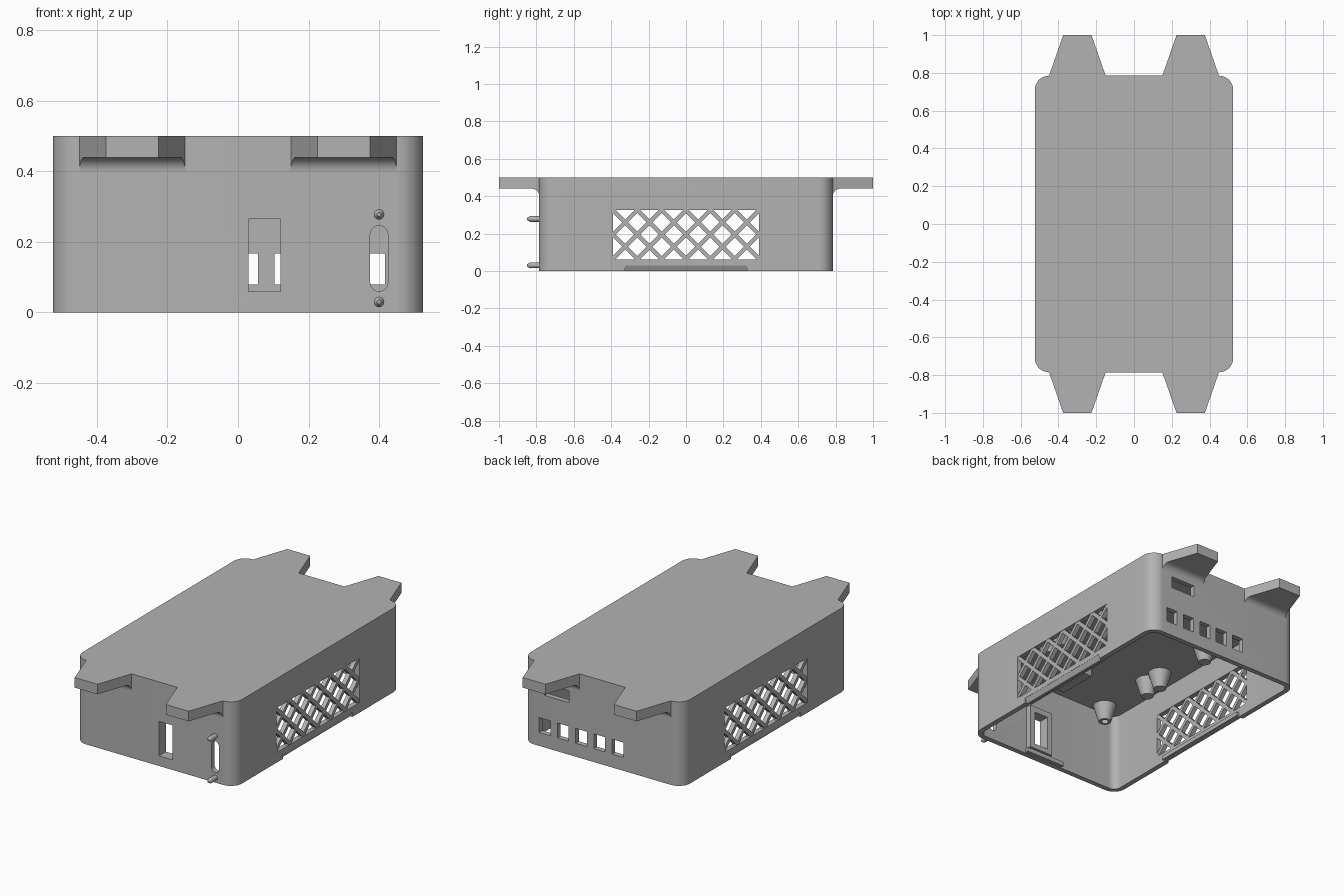
import bpy, bmesh, math
from mathutils import Vector, Matrix

cube = bpy.data.objects.get("Cube")
if cube:
    bpy.data.objects.remove(cube, do_unlink=True)

grey = bpy.data.materials.new("grey plastic")
grey.use_nodes = True
grey.diffuse_color = (0.45, 0.45, 0.45, 1)
grey.node_tree.nodes["Principled BSDF"].inputs["Base Color"].default_value = (0.45, 0.45, 0.45, 1)

W, D, H, T = 0.525, 0.785, 0.5, 0.03   # half width, half depth, height, wall


def make(name, bm):
    bmesh.ops.recalc_face_normals(bm, faces=bm.faces)
    me = bpy.data.meshes.new(name)
    bm.to_mesh(me)
    bm.free()
    ob = bpy.data.objects.new(name, me)
    bpy.context.collection.objects.link(ob)
    me.materials.append(grey)
    return ob


def loft(name, a, b):
    """Solid between two matching rings of points."""
    bm = bmesh.new()
    ra, rb = [[bm.verts.new(p) for p in ring] for ring in (a, b)]
    bm.faces.new(ra)
    bm.faces.new(rb)
    n = len(ra)
    for i in range(n):
        j = (i + 1) % n
        bm.faces.new((ra[i], ra[j], rb[j], rb[i]))
    return make(name, bm)


def box(name, x0, x1, y0, y1, z0, z1):
    ring = [(x0, y0), (x1, y0), (x1, y1), (x0, y1)]
    return loft(name, [(x, y, z0) for x, y in ring], [(x, y, z1) for x, y in ring])


def rounded(hx, hy, r, steps=10):
    """Rounded rectangle outline."""
    pts = []
    for k, (sx, sy) in enumerate([(1, 1), (-1, 1), (-1, -1), (1, -1)]):
        for i in range(steps + 1):
            a = math.pi / 2 * (k + i / steps)
            pts.append((sx * (hx - r) + r * math.cos(a), sy * (hy - r) + r * math.sin(a)))
    return pts


def cone(name, r0, r1, p0, p1, n=32):
    """Round solid from point p0 to point p1."""
    p0, p1 = Vector(p0), Vector(p1)
    d = p1 - p0
    bm = bmesh.new()
    bmesh.ops.create_cone(bm, cap_ends=True, segments=n, radius1=r0, radius2=r1, depth=d.length)
    turn = d.to_track_quat('Z', 'Y').to_matrix().to_4x4()
    bm.transform(Matrix.Translation((p0 + p1) / 2) @ turn)
    return make(name, bm)


def cut(target, *cutters):
    for c in cutters:
        m = target.modifiers.new("cut", 'BOOLEAN')
        m.operation, m.solver, m.object = 'DIFFERENCE', 'EXACT', c
        bpy.context.view_layer.objects.active = target
        with bpy.context.temp_override(object=target, active_object=target):
            bpy.ops.object.modifier_apply(modifier=m.name)
        bpy.data.objects.remove(c, do_unlink=True)


# Open-bottomed case
outer, inner = rounded(W, D, 0.075), rounded(W - T, D - T, 0.045)
case = loft("case", [(x, y, 0) for x, y in outer], [(x, y, H) for x, y in outer])
cut(case, loft("cavity", [(x, y, -0.1) for x, y in inner], [(x, y, H - T) for x, y in inner]))

# Lattice windows in the long sides, with lid notches beneath
Y, Z0, Z1 = 0.39, 0.06, 0.325
ZC, PITCH, BAR = 0.195, 0.13, 0.011
for s, side in ((1, "left"), (-1, "right")):
    xs = sorted((s * (W - 0.1), s * (W + 0.1)))
    cut(case, box("window", *xs, -Y, Y, Z0, Z1))
    wedge = [(W + 0.01, -0.01), (W + 0.01, 0.03), (W - 0.001, 0.03), (W - 0.02, -0.01)]
    cut(case, loft("notch", [(s * x, -0.325, z) for x, z in wedge],
                   [(s * x, 0.325, z) for x, z in wedge]))
    xs = sorted((s * (W - T), s * (W - T - 0.015)))
    box(side + "_lid_ledge", *xs, -0.325, 0.325, 0.005, 0.03)
    for slope in (1, -1):
        for k in range(-5, 6):
            # Clip each diagonal to the window
            lo, hi = Z0 - ZC, Z1 - ZC
            a, b = sorted(((-Y - k * PITCH) * slope, (Y - k * PITCH) * slope))
            lo, hi = max(lo, a) - 0.008, min(hi, b) + 0.008
            if hi - lo < 0.04:
                continue
            off = BAR * math.sqrt(0.5)
            ring = [(k * PITCH + slope * (t + e), ZC + t - e) for t, e in
                    ((lo, -off), (lo, off), (hi, off), (hi, -off))]
            loft(side + "_lattice_bar", [(s * (W - 0.002), y, z) for y, z in ring],
                 [(s * (W - T + 0.002), y, z) for y, z in ring])

# Back openings
for i in range(5):
    x = 0.38 - 0.12 * i
    cut(case, box("port", x - 0.037, x + 0.037, D - 0.1, D + 0.1, 0.08, 0.168))
cut(case, box("back_slot", 0.22, 0.38, D - 0.1, D + 0.1, 0.31, 0.38))

# Front switch opening with a raised frame behind it
frame = box("switch_frame", -0.005, 0.155, -D + T, -D + T + 0.035, 0.03, 0.3)
for part in (case, frame):
    cut(part, box("switch_hole", 0.03, 0.12, -D - 0.1, -D + 0.1, 0.06, 0.265))
box("front_lid_ledge", -0.1, 0.16, -D + T, -D + T + 0.02, 0.005, 0.03)

# Front oval slot and its two pins
oval = [(0.4 + x, 0.153 + z) for x, z in rounded(0.025, 0.093, 0.0249)]
cut(case, loft("oval", [(x, -D - 0.1, z) for x, z in oval], [(x, -D + 0.1, z) for x, z in oval]))
for z in (0.03, 0.278):
    cone("pin", 0.015, 0.015, (0.4, -D, z), (0.4, -0.835, z), 16)
    cone("pin_tip", 0.015, 0.006, (0.4, -0.835, z), (0.4, -0.85, z), 16)

# Four mounting tabs with countersunk holes and fillets underneath
F, TZ = 0.04, 0.44
arc = [(D, TZ)] + [(D + F - F * math.sin(a), TZ - F + F * math.cos(a))
                   for a in [math.pi / 2 * i / 8 for i in range(9)]]
for sx in (1, -1):
    for sy in (1, -1):
        cx = 0.3 * sx
        plan = [(cx - 0.15, D), (cx + 0.15, D), (cx + 0.075, 1), (cx - 0.075, 1)]
        tab = loft("mounting_tab", [(x, sy * y, TZ) for x, y in plan],
                   [(x, sy * y, H) for x, y in plan])
        cut(tab, cone("hole", 0.031, 0.031, (cx, sy * 0.91, 0.3), (cx, sy * 0.91, 0.6)),
            cone("sink", 0.072, 0.025, (cx, sy * 0.91, TZ - 0.005), (cx, sy * 0.91, 0.482)))
        ends = [[(cx + e * (0.15 - 0.35 * (y - D)), sy * y, z) for y, z in arc] for e in (-1, 1)]
        loft("tab_fillet", *ends)

# Board standoffs and a rib hanging from the roof
for sx in (1, -1):
    for y in (-0.69, -0.32, -0.21, 0.18):
        x = 0.365 * sx
        post = cone("standoff", 0.065, 0.035, (x, y, H - T), (x, y, 0.37))
        cut(post, cone("screw_hole", 0.02, 0.02, (x, y, 0.44), (x, y, 0.3)))
box("roof_rib", -0.025, 0.025, -0.64, -0.4, 0.41, H - T)

# Smooth curves, sharp edges
for ob in bpy.context.scene.objects:
    ob.select_set(ob.type == 'MESH')
bpy.context.view_layer.objects.active = case
bpy.ops.object.shade_smooth_by_angle(angle=math.radians(30))
